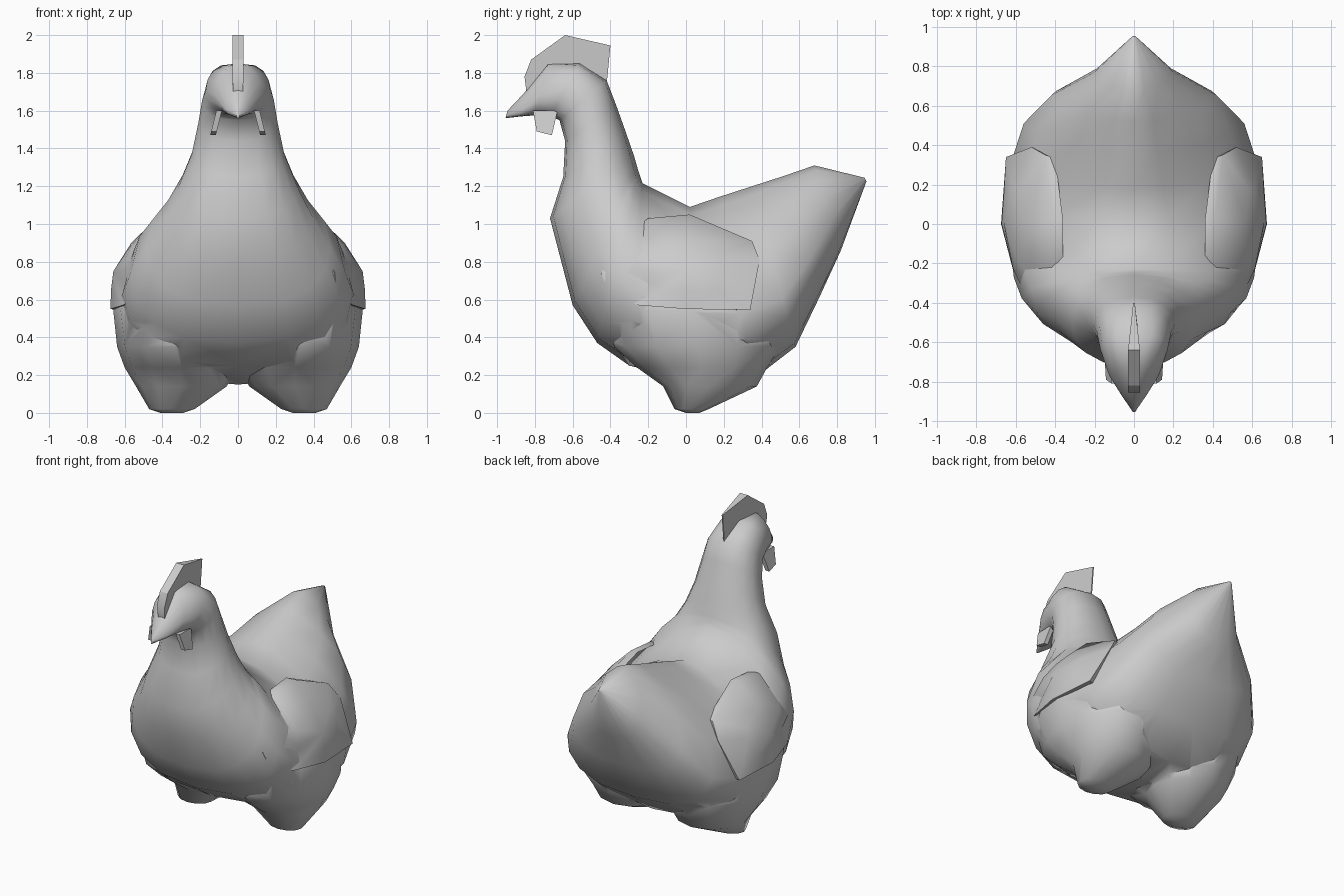
import bpy, bmesh, math
from math import sin, cos, pi

if "Cube" in bpy.data.objects:
    bpy.data.objects.remove(bpy.data.objects["Cube"])


def finish(name, bm, angle=60):
    bmesh.ops.recalc_face_normals(bm, faces=bm.faces)
    me = bpy.data.meshes.new(name)
    bm.to_mesh(me)
    bm.free()
    ob = bpy.data.objects.new(name, me)
    bpy.context.collection.objects.link(ob)
    smooth(ob, angle)
    return ob


def smooth(ob, angle):
    bpy.ops.object.select_all(action='DESELECT')
    bpy.context.view_layer.objects.active = ob
    ob.select_set(True)
    bpy.ops.object.shade_smooth_by_angle(angle=math.radians(angle))


def loft(bm, rings):
    rows = [[bm.verts.new(p) for p in r] for r in rings]
    n = len(rows[0])
    for a, b in zip(rows, rows[1:]):
        for i in range(n):
            j = (i + 1) % n
            bm.faces.new((a[i], a[j], b[j], b[i]))
    bm.faces.new(rows[0])
    bm.faces.new(rows[-1][::-1])


# Section across the body: top and bottom points in side view, half width,
# height fraction of the widest place, roundness above it
def section(yt, zt, yb, zb, w, t, et, n=16):
    eb = .75
    pts = []
    for k in range(n):
        a = 2 * pi * k / n
        s, c = sin(a), cos(a)
        h = t + (1 - t) * s if s > 0 else t + t * s
        x = w * math.copysign(abs(c) ** (et if s > 0 else eb), c)
        pts.append((x, yb + (yt - yb) * h, zb + (zt - zb) * h))
    return pts


# Body from tail tip through chest and neck to beak tip
sections = [
    (.945, 1.245, .955, 1.225, .01, .5, 1),
    (.68, 1.31, .82, .86, .20, .35, 1.4),
    (.52, 1.255, .71, .62, .42, .3, 1.5),
    (.35, 1.20, .58, .35, .56, .3, 1.6),
    (.18, 1.145, .36, .18, .63, .36, 1.5),
    (.02, 1.09, .12, .15, .65, .4, 1.35),
    (-.23, 1.215, -.3, .25, .61, .4, 1.25),
    (-.245, 1.26, -.47, .37, .57, .41, 1.15),
    (-.25, 1.275, -.6, .57, .49, .43, 1.1),
    (-.255, 1.29, -.66, .8, .40, .46, 1),
    (-.275, 1.36, -.72, 1.03, .315, .5, .9),
    (-.32, 1.49, -.65, 1.25, .245, .5, .9),
    (-.37, 1.63, -.64, 1.44, .21, .5, .9),
    (-.42, 1.76, -.67, 1.55, .19, .5, .8),
    (-.56, 1.85, -.72, 1.57, .17, .5, .65),
    (-.73, 1.85, -.80, 1.575, .125, .4, 1.1),
    (-.86, 1.69, -.87, 1.57, .065, .3, 1),
    (-.945, 1.6, -.955, 1.56, .008, .5, 1),
]
bm = bmesh.new()
loft(bm, [section(*s) for s in sections])
body = finish("body", bm)

# Stubby legs fused into the body
leg_rings = [(0, .29, .41, 0, .07), (.02, .23, .47, -.06, .12),
             (.14, .06, .54, -.12, .375), (.24, 0, .6, -.26, .43), (.35, .02, .64, -.38, .5),
             (.54, .08, .66, -.42, .48), (.75, .2, .6, -.3, .3)]
for s in (-1, 1):
    bm = bmesh.new()
    loft(bm, [[(s * ((x0 + x1) / 2 + (x1 - x0) / 2 * cos(2 * pi * k / 12)),
                (y0 + y1) / 2 + (y1 - y0) / 2 * sin(2 * pi * k / 12), z) for k in range(12)]
              for z, x0, x1, y0, y1 in leg_rings])
    leg = finish("leg", bm)
    mod = body.modifiers.new("join_leg", 'BOOLEAN')
    mod.operation = 'UNION'
    mod.solver = 'EXACT'
    mod.object = leg
    bpy.context.view_layer.objects.active = body
    bpy.ops.object.modifier_apply(modifier=mod.name)
    bpy.data.objects.remove(leg)
smooth(body, 75)

# Folded wings: bulged shells lying on the flanks
outline = [(.41, -.2, 1.03), (.41, .02, 1.05), (.45, .35, .91), (.52, .39, .81),
           (.65, .34, .545), (.675, 0, .55), (.61, -.25, .57), (.53, -.4, .62), (.51, -.45, .74),
           (.46, -.38, .9)]
mid = (.66, 0, .75)
for s, side in ((-1, "left"), (1, "right")):
    bm = bmesh.new()
    c = bm.verts.new((s * mid[0], mid[1], mid[2]))
    outer = [bm.verts.new((s * x, y, z)) for x, y, z in outline]
    inner = [bm.verts.new((s * ((x + mid[0]) / 2 + (.03 if z > .7 else .005)),
                           (y + mid[1]) / 2, (z + mid[2]) / 2)) for x, y, z in outline]
    back = [bm.verts.new((s * (x - .05), y * .95, z)) for x, y, z in outline]
    n = len(outline)
    for i in range(n):
        j = (i + 1) % n
        bm.faces.new((c, inner[i], inner[j]))
        bm.faces.new((inner[i], outer[i], outer[j], inner[j]))
        bm.faces.new((outer[i], back[i], back[j], outer[j]))
    finish("wing_" + side, bm, 50)

# Comb: thin upright plate, narrowing to the back: (half width, y, z)
comb = [(.025, -.845, 1.7), (.03, -.855, 1.78), (.03, -.82, 1.87), (.03, -.64, 2.0),
        (.004, -.4, 1.945), (.004, -.42, 1.74), (.03, -.62, 1.74)]
bm = bmesh.new()
loft(bm, [[(s * w, y, z) for w, y, z in comb] for s in (-1, 1)])
finish("comb", bm, 30)

# Wattles hanging on both sides of the beak
flap = [(-.81, 1.6), (-.79, 1.49), (-.71, 1.47), (-.68, 1.6)]
for s, side in ((-1, "left"), (1, "right")):
    bm = bmesh.new()
    loft(bm, [[(s * (x + (1.6 - z) * .25), y, z) for y, z in flap] for x in (.085, .115)])
    finish("wattle_" + side, bm, 30)
